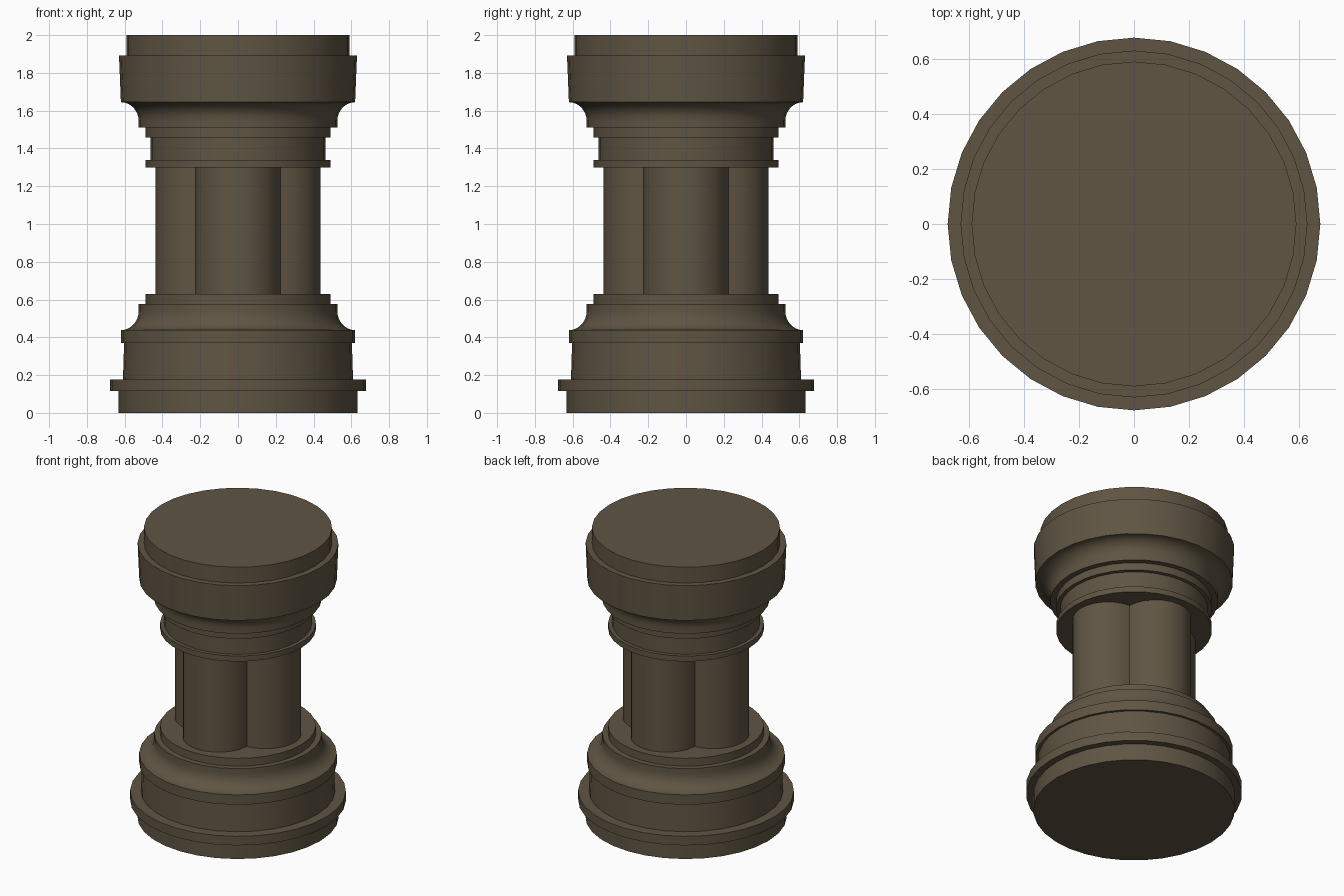
import bpy, bmesh, math

if "Cube" in bpy.data.objects:
    bpy.data.objects.remove(bpy.data.objects["Cube"])

stone = bpy.data.materials.new("brown_stone")
stone.diffuse_color = (0.115, 0.090, 0.056, 1)
stone.use_nodes = True
stone.node_tree.nodes["Principled BSDF"].inputs["Base Color"].default_value = stone.diffuse_color
SIDES = 32


def finish(name, bm):
    bmesh.ops.recalc_face_normals(bm, faces=bm.faces)
    mesh = bpy.data.meshes.new(name)
    bm.to_mesh(mesh)
    bm.free()
    mesh.materials.append(stone)
    ob = bpy.data.objects.new(name, mesh)
    bpy.context.collection.objects.link(ob)
    bpy.ops.object.select_all(action='DESELECT')
    ob.select_set(True)
    bpy.context.view_layer.objects.active = ob
    bpy.ops.object.shade_smooth_by_angle(angle=math.radians(30))


def loft(name, rings):
    """Closed solid through a stack of matching rings."""
    bm = bmesh.new()
    vs = [[bm.verts.new(p) for p in ring] for ring in rings]
    n = len(vs[0])
    for a, b in zip(vs, vs[1:]):
        for i in range(n):
            j = (i + 1) % n
            bm.faces.new((a[i], a[j], b[j], b[i]))
    bm.faces.new(vs[0][::-1])
    bm.faces.new(vs[-1])
    finish(name, bm)


def turned(name, profile):
    rings = []
    for r, z in profile:
        rings.append([(r * math.cos(2 * math.pi * k / SIDES),
                       r * math.sin(2 * math.pi * k / SIDES), z) for k in range(SIDES)])
    loft(name, rings)


def cove(z_neck, z_lip, steps=8):
    """Hollow moulding from the narrow neck out to the wide lip."""
    return [(0.62 - 0.094 * math.cos(t), z_neck + (z_lip - z_neck) * math.sin(t))
            for t in (math.pi / 2 * i / steps for i in range(steps + 1))]


# Stepped base
turned("base", [(0.632, 0), (0.632, 0.115), (0.677, 0.115), (0.677, 0.178),
                (0.609, 0.178), (0.603, 0.37), (0.62, 0.37)]
       + cove(0.54, 0.438)[::-1]
       + [(0.526, 0.576), (0.489, 0.576), (0.489, 0.63)])

# Four-lobed shaft
C, R = 0.212, 0.224
half = math.radians(87)
outline = []
for q in range(4):
    for i in range(12):
        t = -half + 2 * half * i / 12
        x, y = C + R * math.cos(t), R * math.sin(t)
        c, s = round(math.cos(q * math.pi / 2)), round(math.sin(q * math.pi / 2))
        outline.append((x * c - y * s, x * s + y * c))
loft("shaft", [[(x, y, z) for x, y in outline] for z in (0.62, 1.31)])

# Stepped capital
turned("capital", [(0.489, 1.30), (0.489, 1.338), (0.464, 1.338), (0.464, 1.458),
                   (0.489, 1.458), (0.489, 1.51), (0.526, 1.51)]
       + cove(1.545, 1.645)
       + [(0.63, 1.891), (0.59, 1.891), (0.59, 2.0)])
